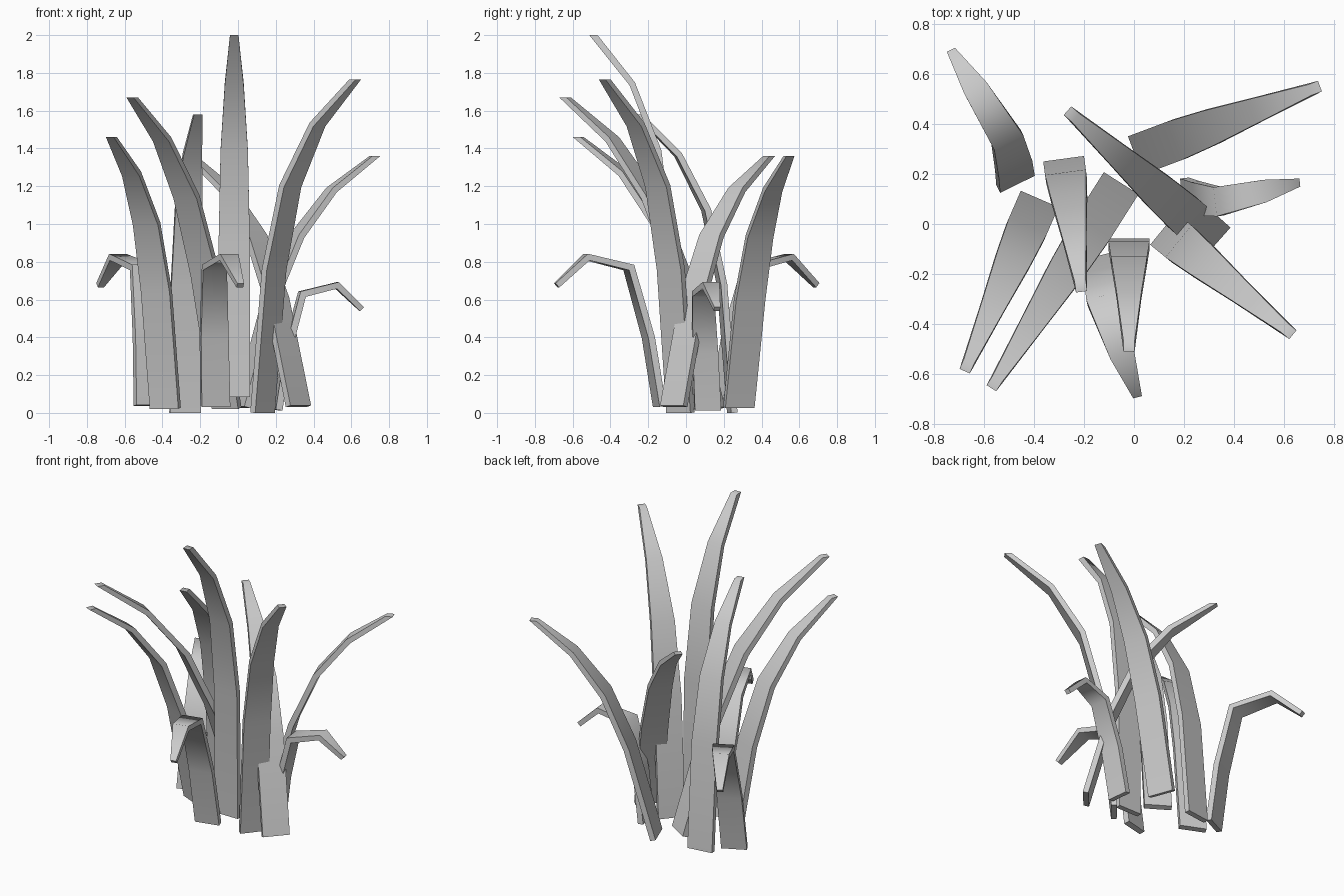
import bpy, bmesh, math
from mathutils import Vector

if "Cube" in bpy.data.objects:
    bpy.data.objects.remove(bpy.data.objects["Cube"])

# Normalised stations: forward bend, height, sideways bulge, width, thickness
ARCH = [(0, 0, 0, .165, .034), (.11, .43, 0, .165, .034), (.28, .68, 0, .145, .034),
        (.58, .865, 0, .10, .032), (1, 1, 0, .045, .044)]
DROOP = [(0, 0, 0, .155, .036), (.10, .46, .02, .15, .036), (.28, .93, .043, .13, .034),
         (.70, 1, .02, .10, .032), (1, .81, 0, .036, .03)]


def blade(name, profile, base, tip_xy, height, lean=0.0, scale=1.0):
    """Sweep a tapered rectangle along a bent path from base towards the tip."""
    base = Vector(base)
    reach = Vector((tip_xy[0] - base.x, tip_xy[1] - base.y, 0))
    fwd = reach.normalized()
    right = Vector((fwd.y, -fwd.x, 0))
    up = Vector((0, 0, 1))
    bend = reach.length - lean
    rise = height - base.z
    pts = [base + fwd * (bend * r + lean * z) + up * (rise * z) + right * (s * scale)
           for r, z, s, w, t in profile]
    bm = bmesh.new()
    rings = []
    for i, p in enumerate(pts):
        a = (p - pts[i - 1]) if i else (pts[1] - p)
        b = (pts[i + 1] - p) if i < len(pts) - 1 else a
        tangent = a.normalized() + b.normalized()
        normal = right.cross(tangent).normalized()
        if profile is ARCH and i == len(pts) - 1:
            normal = -fwd                        # tall tips are cut level
        w, t = profile[i][3] * scale / 2, profile[i][4] / 2
        t /= max(.7, math.cos(a.angle(b) / 2))   # mitre keeps thickness at bends
        rings.append([bm.verts.new(p + right * (u * w) + normal * (v * t))
                      for u, v in ((-1, -1), (1, -1), (1, 1), (-1, 1))])
    for q, n in zip(rings, rings[1:]):
        for k in range(4):
            bm.faces.new((q[k], q[(k + 1) % 4], n[(k + 1) % 4], n[k]))
    bm.faces.new(rings[0])
    bm.faces.new(rings[-1])
    bmesh.ops.recalc_face_normals(bm, faces=bm.faces)
    for v in bm.verts:
        v.co.z = max(v.co.z, 0)
    me = bpy.data.meshes.new(name)
    bm.to_mesh(me)
    bm.free()
    ob = bpy.data.objects.new(name, me)
    bpy.context.collection.objects.link(ob)
    bpy.context.view_layer.objects.active = ob
    ob.select_set(True)


# Tall arching blades
blade("tall_blade_centre", ARCH, (-.02, -.075, .085), (-.02, -.49), 2.0, lean=-.11)
blade("tall_blade_back_left", ARCH, (-.28, .245, 0), (-.213, -.25), 1.58)
blade("tall_blade_front_left", ARCH, (-.385, .085, .025), (-.67, -.57), 1.46, lean=.12)
blade("tall_blade_left", ARCH, (-.06, .15, .025), (-.56, -.64), 1.67, lean=.34)
blade("tall_blade_right", ARCH, (.13, -.03, 0), (.62, -.43), 1.765, lean=.03)
blade("tall_blade_back_right", ARCH, (.02, .28, .03), (.725, .545), 1.36, lean=.25)
blade("tall_blade_crossing", ARCH, (.32, -.065, .035), (-.25, .44), 1.36, lean=.22)

# Short drooping blades
blade("short_blade_back", DROOP, (-.475, .175, .04), (-.73, .69), .825)
blade("short_blade_front", DROOP, (-.12, -.14, .035), (.012, -.685), .825)
blade("short_blade_right", DROOP, (.21, .115, .015), (.655, .165), .675, scale=.9)

# Soft shading along each blade, crisp at its edges
bpy.ops.object.shade_smooth_by_angle(angle=math.radians(62))
